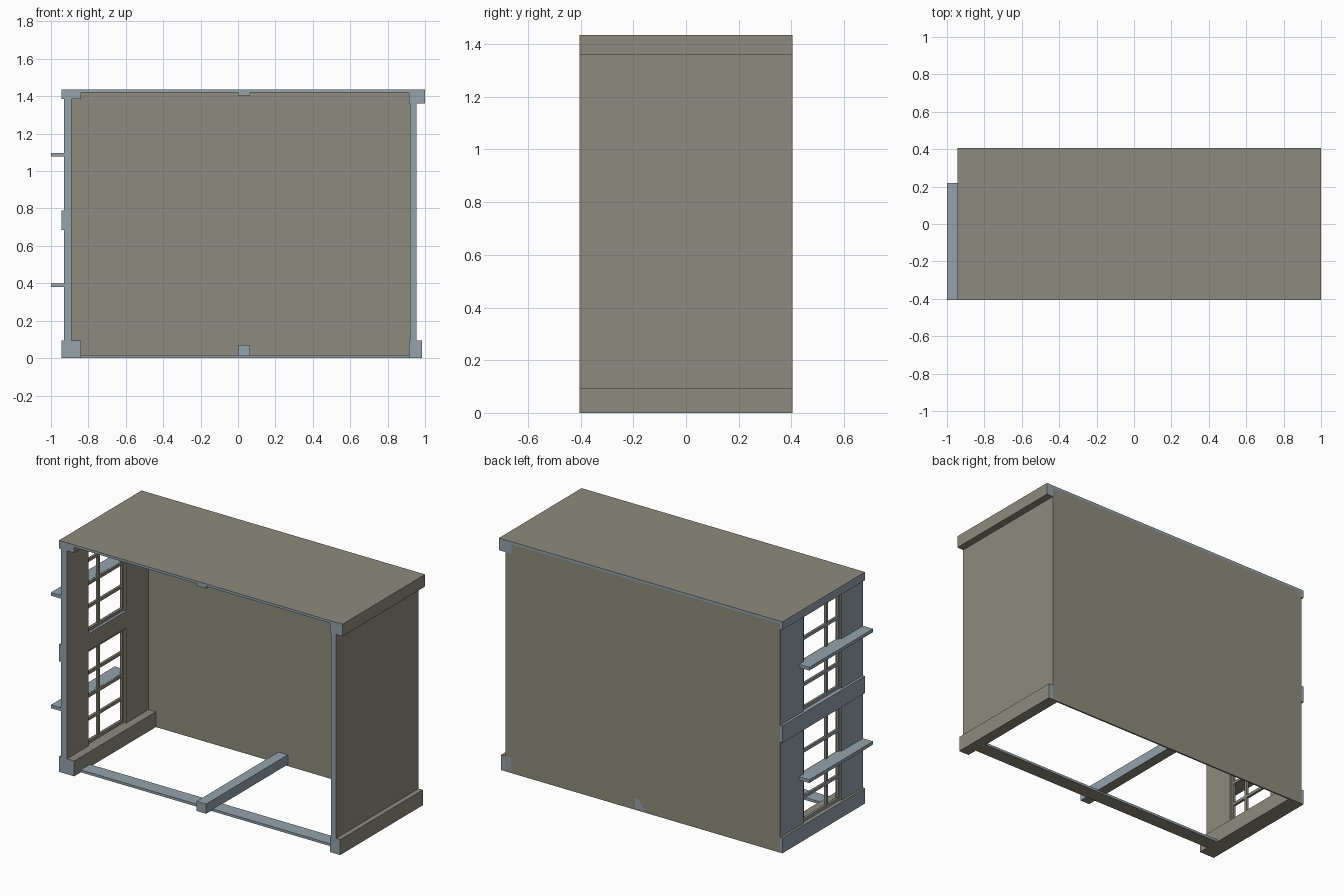
import bpy

if "Cube" in bpy.data.objects:
    bpy.data.objects.remove(bpy.data.objects["Cube"])


def material(name, rgb):
    m = bpy.data.materials.new(name)
    m.diffuse_color = (*rgb, 1)
    m.use_nodes = True
    m.node_tree.nodes["Principled BSDF"].inputs["Base Color"].default_value = m.diffuse_color
    return m


warm = material("warm grey", (0.27, 0.26, 0.21))
blue = material("blue grey", (0.30, 0.36, 0.41))


def box(name, x, y, z, blue_sides=("-x", "-y", "+y")):
    """Box from min/max ranges; faces whose direction is listed are blue grey."""
    v = [(a, b, c) for a in x for b in y for c in z]
    f = [(0, 1, 3, 2), (4, 6, 7, 5), (0, 4, 5, 1), (2, 3, 7, 6), (0, 2, 6, 4), (1, 5, 7, 3)]
    me = bpy.data.meshes.new(name)
    me.from_pydata(v, [], f)
    me.materials.append(warm)
    me.materials.append(blue)
    for p in me.polygons:
        axis = max(range(3), key=lambda i: abs(p.normal[i]))
        side = ("+" if p.normal[axis] > 0 else "-") + "xyz"[axis]
        p.material_index = 1 if side in blue_sides else 0
    ob = bpy.data.objects.new(name, me)
    bpy.context.collection.objects.link(ob)
    return ob


FULL = (-0.405, 0.405)
INNER = (-0.405, 0.395)
ALL = ("-x", "+x", "-y", "+y", "+z")

# Shell: roof, back wall, right wall
box("roof", (-0.945, 1.0), FULL, (1.42, 1.435))
box("back_wall", (-0.93, 0.955), (0.395, 0.405), (0.0, 1.42), ())
box("right_wall", (0.92, 0.955), INNER, (0.0, 1.42))

# Left wall piers on both sides of the windows
WIN = (-0.195, 0.175)
box("left_front_pier", (-0.93, -0.89), (-0.405, WIN[0]), (0.0, 1.42), ("-x", "-y"))
box("left_back_pier", (-0.93, -0.89), (WIN[1], 0.395), (0.0, 1.42), ("-x",))

# Edge beams and middle band
box("left_top_beam", (-0.945, -0.84), FULL, (1.385, 1.42))
box("left_bottom_beam", (-0.945, -0.84), FULL, (0.0, 0.095))
box("left_middle_band", (-0.945, -0.89), FULL, (0.685, 0.79), ("-x", "-y", "+y", "+z"))
box("right_top_beam", (0.915, 1.0), FULL, (1.36, 1.42))
box("right_bottom_beam", (0.915, 0.985), FULL, (0.0, 0.095))

# Floor framing and ceiling rib
box("floor_strip", (-0.84, 0.915), (-0.34, -0.25), (0.0, 0.015), ALL)
box("floor_beam", (0.0, 0.065), FULL, (0.01, 0.07), ALL)
box("ceiling_rib", (0.0, 0.065), FULL, (1.405, 1.42))

# Windows with glazing bars and an outside ledge at mid height
for name, z0, z1 in (("lower", 0.095, 0.685), ("upper", 0.79, 1.385)):
    mid = (z0 + z1) / 2
    fx = (-0.92, -0.905)
    box(name + "_ledge", (-1.0, -0.915), (-0.405, 0.22), (mid - 0.01, mid + 0.01), ALL)
    for i, y in enumerate((WIN[0] + 0.008, -0.07, WIN[1] - 0.008)):
        box(f"{name}_mullion_{i}", fx, (y - 0.008, y + 0.008), (z0, z1), ("-x",))
    for i in range(5):
        z = z0 + 0.01 + (z1 - z0 - 0.02) * i / 4
        box(f"{name}_glazing_bar_{i}", fx, WIN, (z - 0.009, z + 0.009), ("-x",))
